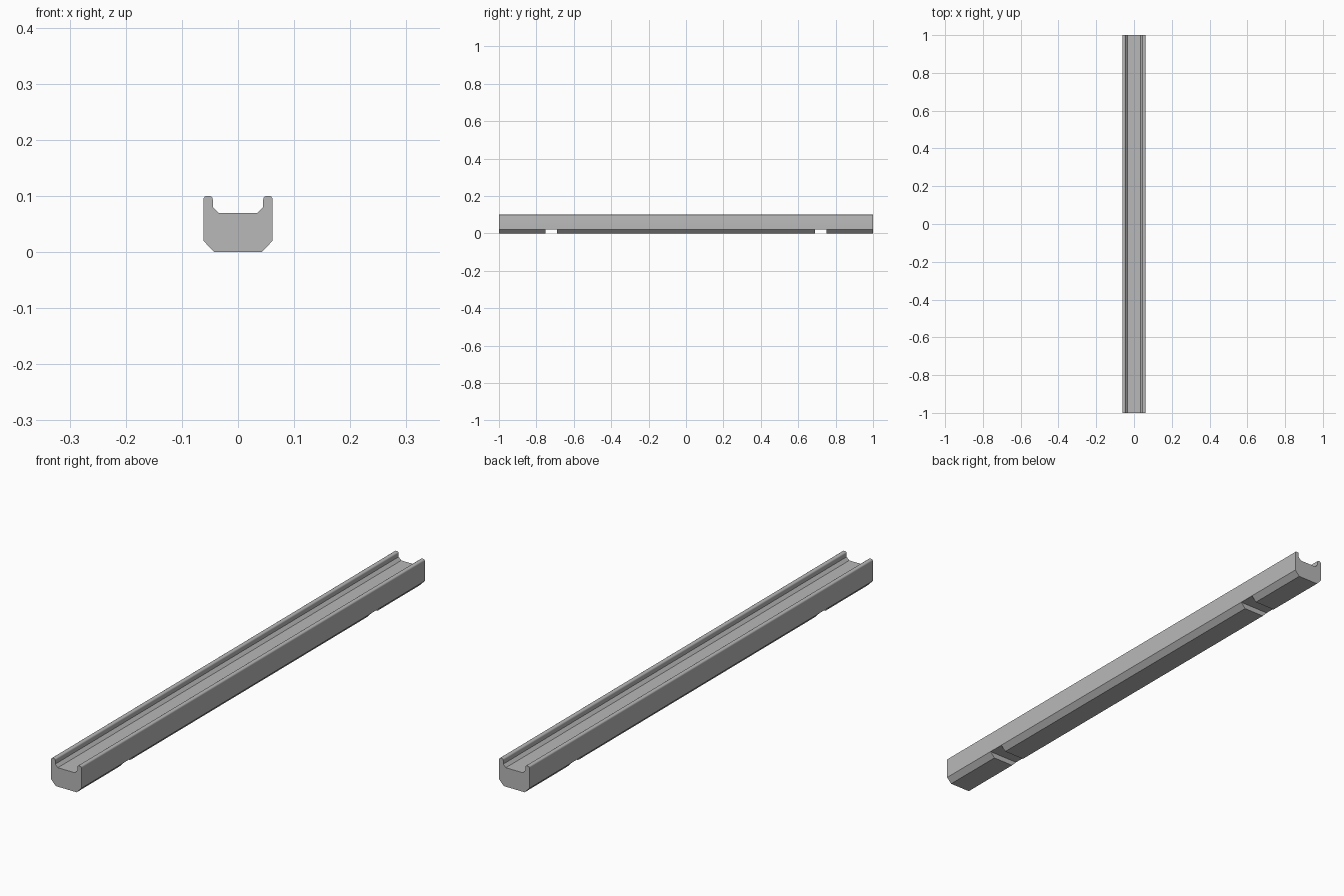
import bpy
import bmesh
from math import sin, cos, pi

cube = bpy.data.objects.get("Cube")
if cube:
    bpy.data.objects.remove(cube, do_unlink=True)

LENGTH = 2.0
HALF_WIDTH, HEIGHT = 0.0615, 0.1
INNER, FLOOR = 0.045, 0.07
CHAMFER, COVE, ROUND = 0.02, 0.0105, 0.006
NOTCH_Y, NOTCH_WIDTH = 0.72, 0.062

grey = bpy.data.materials.new("plain grey")
grey.use_nodes = True
colour = (0.48, 0.48, 0.48, 1)
grey.diffuse_color = colour
grey.node_tree.nodes["Principled BSDF"].inputs["Base Color"].default_value = colour


def finish(name, bm):
    bmesh.ops.recalc_face_normals(bm, faces=bm.faces)
    mesh = bpy.data.meshes.new(name)
    bm.to_mesh(mesh)
    bm.free()
    mesh.materials.append(grey)
    obj = bpy.data.objects.new(name, mesh)
    bpy.context.collection.objects.link(obj)
    return obj


def fillet(cx, cz, start, steps=4):
    """Quarter round, turning anticlockwise from the start angle."""
    angles = [start + pi / 2 * i / steps for i in range(steps + 1)]
    return [(cx + ROUND * cos(a), cz + ROUND * sin(a)) for a in angles]


# Channel cross-section: one half, from the base up over the lip, then mirrored
half = [(HALF_WIDTH - CHAMFER + 0.001, 0), (HALF_WIDTH, CHAMFER)]
half += fillet(HALF_WIDTH - ROUND, HEIGHT - ROUND, 0)
half += fillet(INNER + ROUND, HEIGHT - ROUND, pi / 2)
half += [(INNER, FLOOR + COVE), (INNER - COVE, FLOOR)]
profile = half + [(-x, z) for x, z in reversed(half)]

# Rail: the cross-section extruded along its length
bm = bmesh.new()
end = bm.faces.new([bm.verts.new((x, -LENGTH / 2, z)) for x, z in profile])
out = bmesh.ops.extrude_face_region(bm, geom=[end], use_keep_orig=True)
moved = [v for v in out["geom"] if isinstance(v, bmesh.types.BMVert)]
bmesh.ops.translate(bm, verts=moved, vec=(0, LENGTH, 0))
rail = finish("channel_rail", bm)

# Two cross notches under the base
for name, side in (("front", -1), ("back", 1)):
    bm = bmesh.new()
    bmesh.ops.create_cube(bm, size=1)
    bmesh.ops.scale(bm, verts=bm.verts, vec=(0.3, NOTCH_WIDTH, 0.04))
    bmesh.ops.translate(bm, verts=bm.verts,
                        vec=(0, side * NOTCH_Y, CHAMFER - 0.0202))
    cutter = finish(name + "_notch_cutter", bm)
    cutter.hide_render = True
    cut = rail.modifiers.new(name + "_notch", 'BOOLEAN')
    cut.object = cutter
    cut.operation = 'DIFFERENCE'
    cut.solver = 'EXACT'
    bpy.context.view_layer.objects.active = rail
    rail.select_set(True)
    bpy.ops.object.modifier_apply(modifier=cut.name)
    bpy.data.objects.remove(cutter, do_unlink=True)

# Smooth lip rounds, sharp everywhere else
bpy.context.view_layer.objects.active = rail
rail.select_set(True)
bpy.ops.object.shade_smooth_by_angle(angle=pi / 6)
